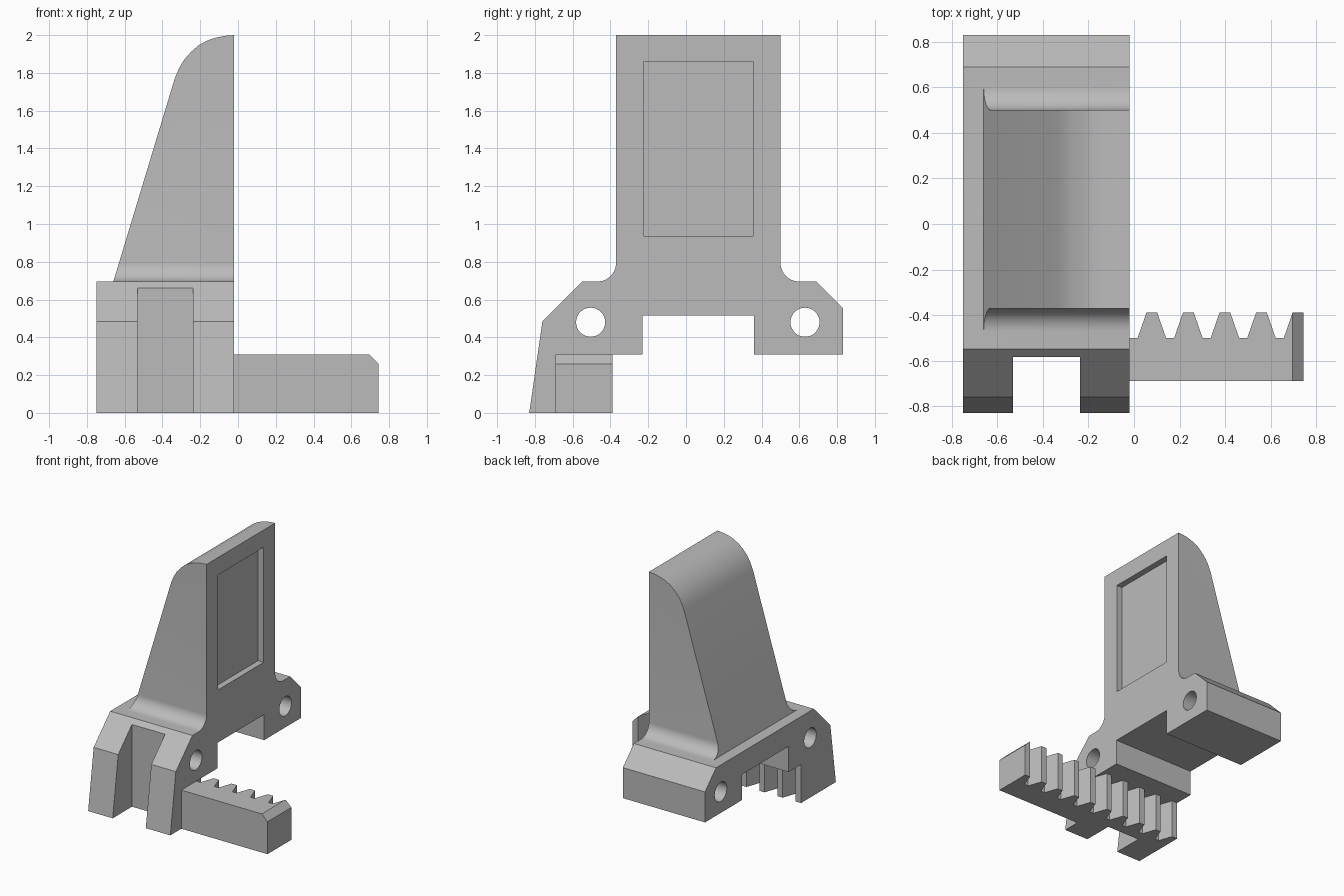
import bpy, bmesh, math
from mathutils import Vector

if "Cube" in bpy.data.objects:
    bpy.data.objects.remove(bpy.data.objects["Cube"], do_unlink=True)

grey = bpy.data.materials.new("plain_grey")
grey.use_nodes = True
COLOUR = (0.5, 0.5, 0.5, 1)
grey.diffuse_color = COLOUR
grey.node_tree.nodes["Principled BSDF"].inputs["Base Color"].default_value = COLOUR


def prism(name, outline, axis, lo, hi):
    """Extrude a 2D outline along an axis: x takes (y, z), y takes (x, z), z takes (x, y)."""
    def place(p):
        v = list(p)
        v.insert("xyz".index(axis), lo)
        return v
    bm = bmesh.new()
    face = bm.faces.new([bm.verts.new(place(p)) for p in outline])
    out = bmesh.ops.extrude_face_region(bm, geom=[face])
    shift = Vector([hi - lo if a == axis else 0 for a in "xyz"])
    bmesh.ops.translate(bm, vec=shift, verts=[e for e in out["geom"] if isinstance(e, bmesh.types.BMVert)])
    bmesh.ops.recalc_face_normals(bm, faces=bm.faces)
    mesh = bpy.data.meshes.new(name)
    bm.to_mesh(mesh)
    bm.free()
    mesh.materials.append(grey)
    obj = bpy.data.objects.new(name, mesh)
    bpy.context.collection.objects.link(obj)
    return obj


def arc(cx, cy, r, start, end, n):
    steps = [math.radians(start + (end - start) * i / n) for i in range(n + 1)]
    return [(cx + r * math.cos(a), cy + r * math.sin(a)) for a in steps]


def rect(a, b, c, d):
    return [(a, c), (b, c), (b, d), (a, d)]


def combine(target, tool, operation):
    mod = target.modifiers.new(operation, "BOOLEAN")
    mod.operation, mod.object, mod.solver = operation, tool, "EXACT"
    bpy.context.view_layer.objects.active = target
    bpy.ops.object.modifier_apply(modifier=mod.name)
    bpy.data.objects.remove(tool, do_unlink=True)


LEFT, FACE, END = -0.75, -0.02, 0.745    # back of base, upright face, rack tip
LEDGE, UNDER = 0.695, 0.31               # base top and underside

# Base and upright share one side profile with filleted shoulders
side = [(-0.83, 0), (-0.76, 0.485), (-0.55, LEDGE)]
side += arc(-0.47, LEDGE + 0.1, 0.1, -90, 0, 10)
side += [(-0.37, 2.1), (0.5, 2.1)]
side += arc(0.6, LEDGE + 0.1, 0.1, 180, 270, 10)
side += [(0.69, LEDGE), (0.83, 0.555), (0.83, UNDER), (0.36, UNDER), (0.36, 0.515),
         (-0.23, 0.515), (-0.23, UNDER), (-0.5, UNDER), (-0.5, 0)]
bracket = prism("bracket", side, "x", LEFT, FACE)

# Sloped back with a rounded crown
slope = [(-0.66, LEDGE), (-0.335, 1.77)]
slope += [(-0.312, 1.825), (-0.285, 1.87), (-0.25, 1.91), (-0.21, 1.945), (-0.165, 1.97),
          (-0.12, 1.986), (-0.07, 1.996), (FACE, 2.0)]
slope += [(0.1, 2.005), (0.1, 2.3), (-1, 2.3), (-1, LEDGE)]
combine(bracket, prism("back_cutter", slope, "y", -1, 1), "DIFFERENCE")

# Front slot, recessed panel and cross holes
combine(bracket, prism("slot_cutter", rect(-0.532, -0.238, -1, -0.585), "z", -0.1, 0.9), "DIFFERENCE")
combine(bracket, prism("panel_cutter", rect(-0.225, 0.355, 0.937, 1.86), "x", FACE - 0.05, 0.1), "DIFFERENCE")
for y in (-0.505, 0.63):
    hole = arc(y, 0.48, 0.077, 0, 360, 32)[:-1]
    combine(bracket, prism("hole_cutter", hole, "x", -1, 0.2), "DIFFERENCE")

# Toothed rack running under the base and out to the side
teeth = [(END, -0.388)]
for i in range(9):
    c = 0.64 - 0.1605 * i
    teeth += [(c + 0.057, -0.388), (c + 0.018, -0.5), (c - 0.018, -0.5), (c - 0.057, -0.388)]
teeth += [(LEFT, -0.388), (LEFT, -0.53), (-0.1, -0.53), (-0.1, -0.69), (END, -0.69)]
rack = prism("toothed_rack", teeth, "z", 0, UNDER)
tip = [(END - 0.05, UNDER), (END + 0.05, UNDER - 0.1), (END + 0.05, UNDER + 0.1), (END - 0.05, UNDER + 0.1)]
combine(rack, prism("tip_cutter", tip, "y", -1, 0), "DIFFERENCE")
combine(bracket, rack, "UNION")

# Smooth the curved faces, keep edges crisp
bpy.ops.object.select_all(action="DESELECT")
bracket.select_set(True)
bpy.context.view_layer.objects.active = bracket
bpy.ops.object.shade_smooth_by_angle(angle=math.radians(30))
